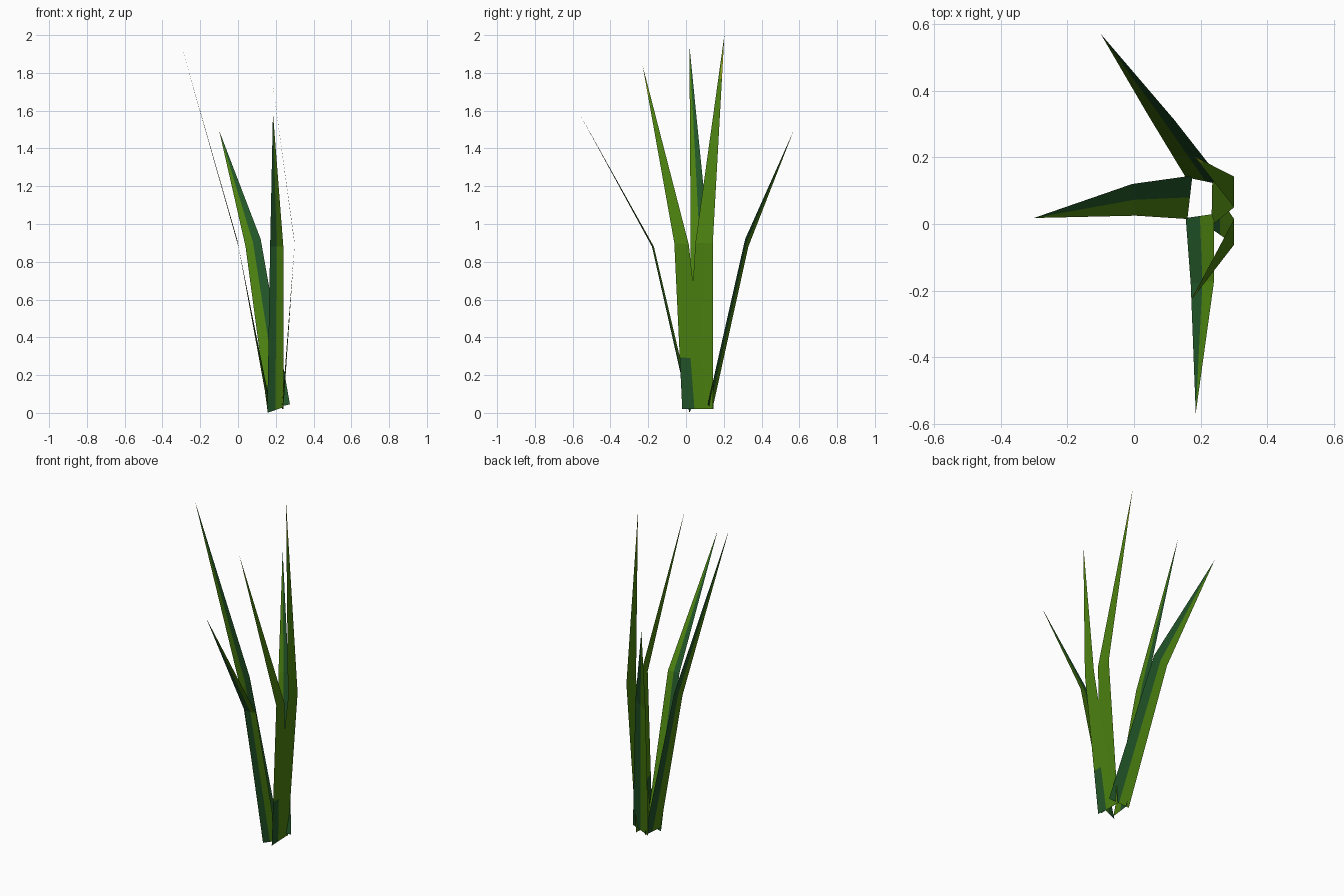
import bpy
from mathutils import Vector

if "Cube" in bpy.data.objects:
    bpy.data.objects.remove(bpy.data.objects["Cube"])


def srgb(r, g, b):
    lin = lambda c: (c / 255 / 12.92) if c < 10 else ((c / 255 + 0.055) / 1.055) ** 2.4
    return (lin(r), lin(g), lin(b), 1.0)


mats = []
for name, col in (("leaf_green", srgb(76, 130, 16)),
                  ("dark_teal_green", srgb(34, 86, 40)),
                  ("yellow_green", srgb(165, 175, 28))):
    m = bpy.data.materials.new(name)
    m.diffuse_color = col
    m.use_nodes = True
    m.node_tree.nodes["Principled BSDF"].inputs["Base Color"].default_value = m.diffuse_color
    mats.append(m)
GREEN, TEAL, YELLOW = 0, 1, 2


def blade(name, base, mid, tip, rule, low=0.33, high=0.82):
    """Flat bent leaf: base edge, mid edge, pointed tip, split down the centre.
    rule(side, band) gives the colour; side 0/1, band 0..3 from base to tip."""
    base = [Vector(p) for p in base]
    mid = [Vector(p) for p in mid]
    tip = Vector(tip)
    rows = [base,
            [a.lerp(b, low) for a, b in zip(base, mid)],
            mid,
            [a.lerp(tip, high) for a in mid]]
    verts, faces, cols = [], [], []
    for a, b in rows:
        verts += [a, (a + b) / 2, b]
    verts.append(tip)
    for band in range(4):
        for side in range(2):
            i = band * 3 + side
            faces.append((i, i + 1, i + 4, i + 3) if band < 3 else (i, i + 1, 12))
            cols.append(rule(side, band))
    me = bpy.data.meshes.new(name)
    me.from_pydata(verts, [], faces)
    for m in mats:
        me.materials.append(m)
    for p, c in zip(me.polygons, cols):
        p.material_index = c
    ob = bpy.data.objects.new(name, me)
    bpy.context.collection.objects.link(ob)


# leaning leaves: one half dark, one half green
def half_dark(side, band):
    return TEAL if side == 1 else GREEN


# upright leaves: dark foot, green body, yellow edge at the tip
def upright(yellow_side):
    def rule(side, band):
        if band == 0 and side == 0:
            return TEAL
        return YELLOW if band == 3 and side == yellow_side else GREEN
    return rule


blade("left_leaf",
      [(0.16, 0.015, 0.02), (0.175, 0.145, 0.02)],
      [(0.005, 0.025, 0.87), (-0.005, 0.12, 0.92)],
      (-0.30, 0.018, 1.945), half_dark)
blade("back_leaf",
      [(0.155, 0.14, 0.02), (0.275, 0.115, 0.045)],
      [(0.04, 0.33, 0.88), (0.12, 0.313, 0.92)],
      (-0.10, 0.57, 1.495), half_dark)
blade("front_leaf",
      [(0.24, 0.03, 0.03), (0.155, 0.018, 0.0)],
      [(0.24, -0.17, 0.88), (0.17, -0.18, 0.88)],
      (0.185, -0.567, 1.59), half_dark)
blade("right_back_leaf",
      [(0.232, -0.005, 0.02), (0.235, 0.142, 0.02)],
      [(0.30, 0.05, 0.90), (0.30, 0.142, 0.90)],
      (0.18, 0.203, 2.0), upright(1), low=0.02, high=0.79)
blade("right_front_leaf",
      [(0.24, -0.02, 0.02), (0.235, 0.11, 0.02)],
      [(0.30, -0.062, 0.90), (0.30, 0.015, 0.89)],
      (0.17, -0.23, 1.84), upright(0), low=0.31, high=0.83)
